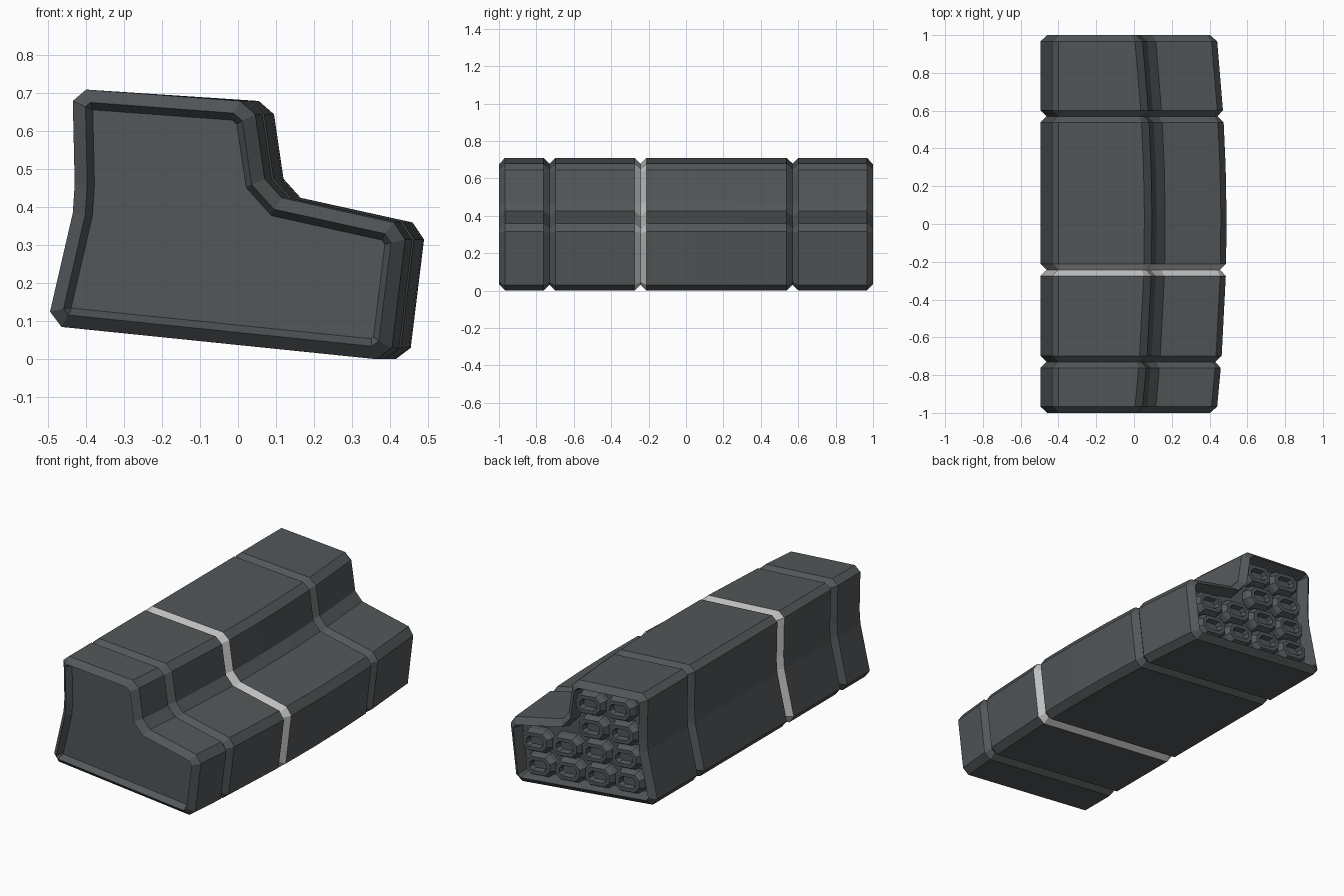
import bpy, bmesh
from mathutils import Vector

if "Cube" in bpy.data.objects:
    bpy.data.objects.remove(bpy.data.objects["Cube"], do_unlink=True)


def material(name, rgb):
    m = bpy.data.materials.new(name)
    m.use_nodes = True
    m.diffuse_color = (*rgb, 1)
    m.node_tree.nodes["Principled BSDF"].inputs["Base Color"].default_value = (*rgb, 1)
    return m


DARK = material("dark slate", (0.085, 0.095, 0.1))
PALE = material("pale grey", (0.52, 0.52, 0.52))


def inset(points, d):
    """Offset a counter-clockwise outline inwards with mitred corners."""
    pts = [Vector(p) for p in points]
    out = []
    for i, p in enumerate(pts):
        a = (p - pts[i - 1]).normalized()
        b = (pts[(i + 1) % len(pts)] - p).normalized()
        na, nb = Vector((-a.y, a.x)), Vector((-b.y, b.x))
        out.append(p + (na + nb) * (d / (1 + na.dot(nb))))
    return out


def loft(name, rings, pale_band=None):
    """Skin a list of rings, capping both ends."""
    bm = bmesh.new()
    loops = [[bm.verts.new(p) for p in ring] for ring in rings]
    n = len(loops[0])
    for a, b in zip(loops, loops[1:]):
        for i in range(n):
            bm.faces.new((a[i], a[(i + 1) % n], b[(i + 1) % n], b[i]))
    bm.faces.new(loops[0])
    bm.faces.new(loops[-1])
    bmesh.ops.recalc_face_normals(bm, faces=bm.faces)
    if pale_band:
        for f in bm.faces:
            if pale_band[0] < f.calc_center_median().y < pale_band[1]:
                f.material_index = 1
    mesh = bpy.data.meshes.new(name)
    bm.to_mesh(mesh)
    bm.free()
    mesh.materials.append(DARK)
    mesh.materials.append(PALE)
    ob = bpy.data.objects.new(name, mesh)
    bpy.context.collection.objects.link(ob)
    return ob


# Stepped cross-section, counter-clockwise in x and z
profile = [(-0.465, 0.085), (0.415, 0), (0.455, 0.03), (0.49, 0.315),
           (0.46, 0.36), (0.165, 0.425), (0.12, 0.475), (0.095, 0.645),
           (0.055, 0.68), (-0.4, 0.71), (-0.435, 0.68), (-0.43, 0.46),
           (-0.435, 0.385), (-0.495, 0.125)]

# Stations along the length: y and inset, with V grooves and recessed ends
stations = [(-0.965, 0.052), (-1, 0.033), (-0.967, 0)]
for groove, depth in ((-0.73, 0.03), (-0.243, 0.03), (0.57, 0.03)):
    stations += [(groove - 0.032, 0), (groove, depth), (groove + 0.032, 0)]
    if groove == -0.243:
        stations += [(0.05, 0), (0.3, 0)]
stations += [(0.967, 0), (1, 0.033), (0.93, 0.052)]


def section(y, d):
    # The stepped side bows outwards towards the middle
    bowed = [(x - (0.053 * y * y if x > 0 else 0), z) for x, z in profile]
    return [(p.x, y, p.y) for p in inset(bowed, d)]


loft("stepped_body", [section(y, d) for y, d in stations], (-0.27, -0.215))


# Chamfered sockets set in the back recess
def socket_ring(cx, cz, y, w, h):
    c = h * 0.6
    corners = [(w - c, -h), (w, c - h), (w, h - c), (w - c, h),
               (c - w, h), (-w, h - c), (-w, c - h), (c - w, -h)]
    return [(cx + x, y, cz + z - 0.1 * x) for x, z in corners]


steps = [(0.925, 0.095, 0.068), (0.96, 0.092, 0.064), (0.985, 0.076, 0.05),
         (0.985, 0.054, 0.03), (0.955, 0.046, 0.024)]
for row in range(4):
    for col in range(0 if row < 2 else 2, 4):
        cx = 0.255 - 0.19 * col + 0.02 * row
        cz = 0.122 + 0.019 * col + 0.133 * row
        loft(f"back_socket_{row}_{col}",
             [socket_ring(cx, cz, *s) for s in steps])
